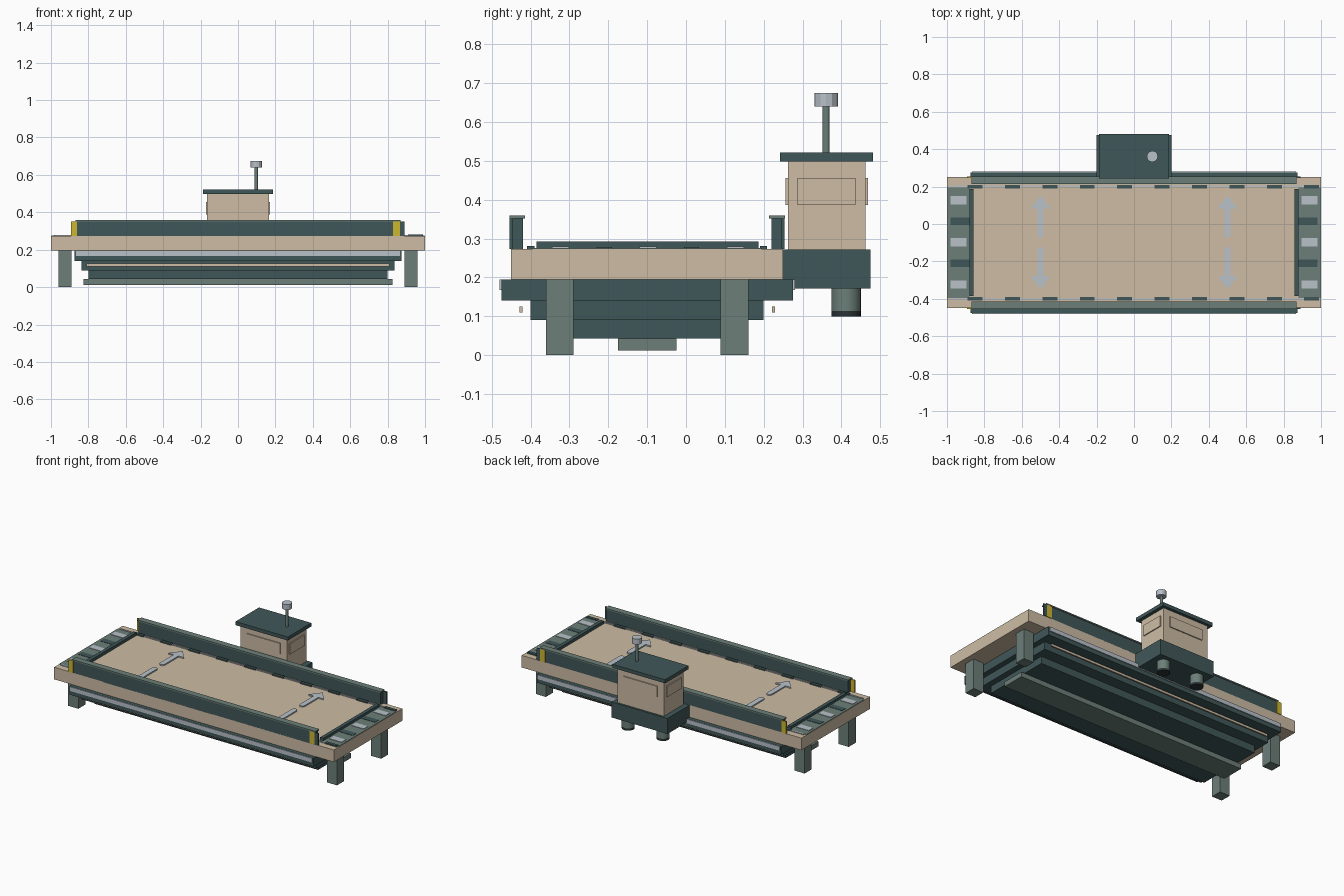
import bpy, bmesh, math

if "Cube" in bpy.data.objects:
    bpy.data.objects.remove(bpy.data.objects["Cube"])


def material(name, rgb):
    m = bpy.data.materials.new(name)
    lin = [((c / 255 + 0.055) / 1.055) ** 2.4 for c in rgb]
    m.diffuse_color = (*lin, 1)
    m.use_nodes = True
    m.node_tree.nodes["Principled BSDF"].inputs["Base Color"].default_value = m.diffuse_color
    return m


TAN = material("tan", (205, 188, 164))
DARK = material("dark_green", (64, 87, 88))
GREY = material("grey_green", (108, 127, 121))
LIGHT = material("light_grey", (184, 193, 201))
YELLOW = material("yellow", (204, 182, 48))
BLACK = material("charcoal", (42, 50, 52))
CY = -0.1  # centre line of the dock


def finish(name, bm, mat):
    bmesh.ops.recalc_face_normals(bm, faces=bm.faces)
    me = bpy.data.meshes.new(name)
    bm.to_mesh(me)
    bm.free()
    me.materials.append(mat)
    ob = bpy.data.objects.new(name, me)
    bpy.context.collection.objects.link(ob)
    return ob


def box(name, x0, x1, y0, y1, z0, z1, mat):
    bm = bmesh.new()
    bmesh.ops.create_cube(bm, size=1)
    for v in bm.verts:
        v.co.x = x1 if v.co.x > 0 else x0
        v.co.y = y1 if v.co.y > 0 else y0
        v.co.z = z1 if v.co.z > 0 else z0
    return finish(name, bm, mat)


def cylinder(name, x, y, r, z0, z1, mat, sides=12):
    bm = bmesh.new()
    bmesh.ops.create_cone(bm, cap_ends=True, segments=sides, radius1=r, radius2=r, depth=z1 - z0)
    bmesh.ops.translate(bm, verts=bm.verts, vec=(x, y, (z0 + z1) / 2))
    ob = finish(name, bm, mat)
    for p in ob.data.polygons:
        p.use_smooth = sides > 12 and abs(p.normal.z) < 0.5
    return ob


def arrow(name, x, y, sign):
    # flat arrow with a rounded tail, pointing along sign * y
    w = 0.017
    tail = [(w * math.cos(a), w - w * math.sin(a)) for a in [i * math.pi / 6 for i in range(7)]]
    pts = tail + [(-w, 0.155), (-0.055, 0.155), (0, 0.225), (0.055, 0.155), (w, 0.155)]
    bm = bmesh.new()
    face = bm.faces.new([bm.verts.new((x + px, y + sign * py, 0.273)) for px, py in pts])
    top = bmesh.ops.extrude_face_region(bm, geom=[face])["geom"]
    bmesh.ops.translate(bm, verts=[g for g in top if isinstance(g, bmesh.types.BMVert)], vec=(0, 0, 0.008))
    finish(name, bm, LIGHT)


# Deck and stepped hull
box("deck", -1, 1, -0.45, 0.25, 0.195, 0.273, TAN)
for name, hx, hy, z0, z1, mat in [
        ("hull_upper", 0.873, 0.375, 0.14, 0.195, DARK),
        ("hull_middle", 0.838, 0.30, 0.09, 0.14, DARK),
        ("hull_lower", 0.80, 0.225, 0.043, 0.09, DARK),
        ("keel", 0.825, 0.075, 0.012, 0.043, GREY)]:
    box(name, -hx, hx, CY - hy, CY + hy, z0, z1, mat)

# Legs
for x in (-0.925, 0.925):
    for y in (-0.325, 0.125):
        box("leg", x - 0.036, x + 0.036, y - 0.036, y + 0.036, 0, 0.2, GREY)

# Parts repeated on both long sides
for s in (-1, 1):
    def side(name, x0, x1, d0, d1, z0, z1, mat):
        a, b = sorted((CY + s * d0, CY + s * d1))
        box(name, x0, x1, a, b, z0, z1, mat)

    side("hull_stripe", -0.865, 0.865, 0.374, 0.38, 0.167, 0.194, LIGHT)
    side("fender_rail", -0.81, 0.81, 0.321, 0.329, 0.11, 0.125, TAN)
    side("side_wall", -0.865, 0.865, 0.32, 0.35, 0.27, 0.353, DARK)
    side("wall_cap", -0.87, 0.87, 0.314, 0.355, 0.352, 0.36, GREY)
    side("hazard_plate", -0.893, -0.861, 0.346, 0.354, 0.273, 0.352, YELLOW)
    side("hazard_plate", 0.829, 0.866, 0.346, 0.354, 0.273, 0.352, YELLOW)
    side("end_plate", 0.866, 0.89, 0.346, 0.354, 0.273, 0.352, DARK)
    side("track", -0.985, 0.985, 0.297, 0.307, 0.272, 0.278, LIGHT)
    for i in range(10):
        x = -0.85 + 0.2 * i
        side("track_dash", x - 0.04, x + 0.04, 0.29, 0.309, 0.272, 0.281, DARK)

# Both ends: coaming, ramp plate and painted bars
for s in (-1, 1):
    def end(name, d0, d1, y0, y1, z0, z1, mat):
        a, b = sorted((s * d0, s * d1))
        box(name, a, b, y0, y1, z0, z1, mat)

    end("end_coaming", 0.857, 0.88, -0.385, 0.187, 0.272, 0.292, DARK)
    end("ramp_plate", 0.88, 0.998, -0.395, 0.195, 0.272, 0.276, GREY)
    for i in range(3):
        y = 0.127 - 0.225 * i
        end("ramp_bar_light", 0.895, 0.982, y - 0.022, y + 0.022, 0.273, 0.279, LIGHT)
        if i < 2:
            end("ramp_bar_dark", 0.88, 0.982, y - 0.132, y - 0.093, 0.273, 0.278, DARK)

# Deck arrows
for x in (-0.5, 0.5):
    arrow("arrow_back", x, -0.073, 1)
    arrow("arrow_front", x, -0.122, -1)

# Control cabin
box("cabin_base", -0.2, 0.2, 0.25, 0.475, 0.172, 0.272, DARK)
box("cabin", -0.165, 0.165, 0.263, 0.462, 0.27, 0.498, TAN)
box("cabin_roof", -0.187, 0.187, 0.242, 0.481, 0.498, 0.521, DARK)
for s in (-1, 1):
    box("side_window", s * 0.1675 - 0.0035, s * 0.1675 + 0.0035, 0.287, 0.436, 0.387, 0.456, TAN)
    y = 0.3625 + s * 0.102
    box("end_window", -0.12, 0.12, y - 0.004, y + 0.004, 0.387, 0.456, TAN)
    # Thrusters under the cabin
    cylinder("thruster", s * 0.125, 0.412, 0.038, 0.114, 0.175, GREY, 24)
    cylinder("thruster_tip", s * 0.125, 0.412, 0.038, 0.1, 0.114, BLACK, 24)

# Mast
cylinder("mast_pole", 0.098, 0.361, 0.009, 0.52, 0.642, GREY)
cylinder("mast_head", 0.098, 0.361, 0.03, 0.64, 0.675, LIGHT)
